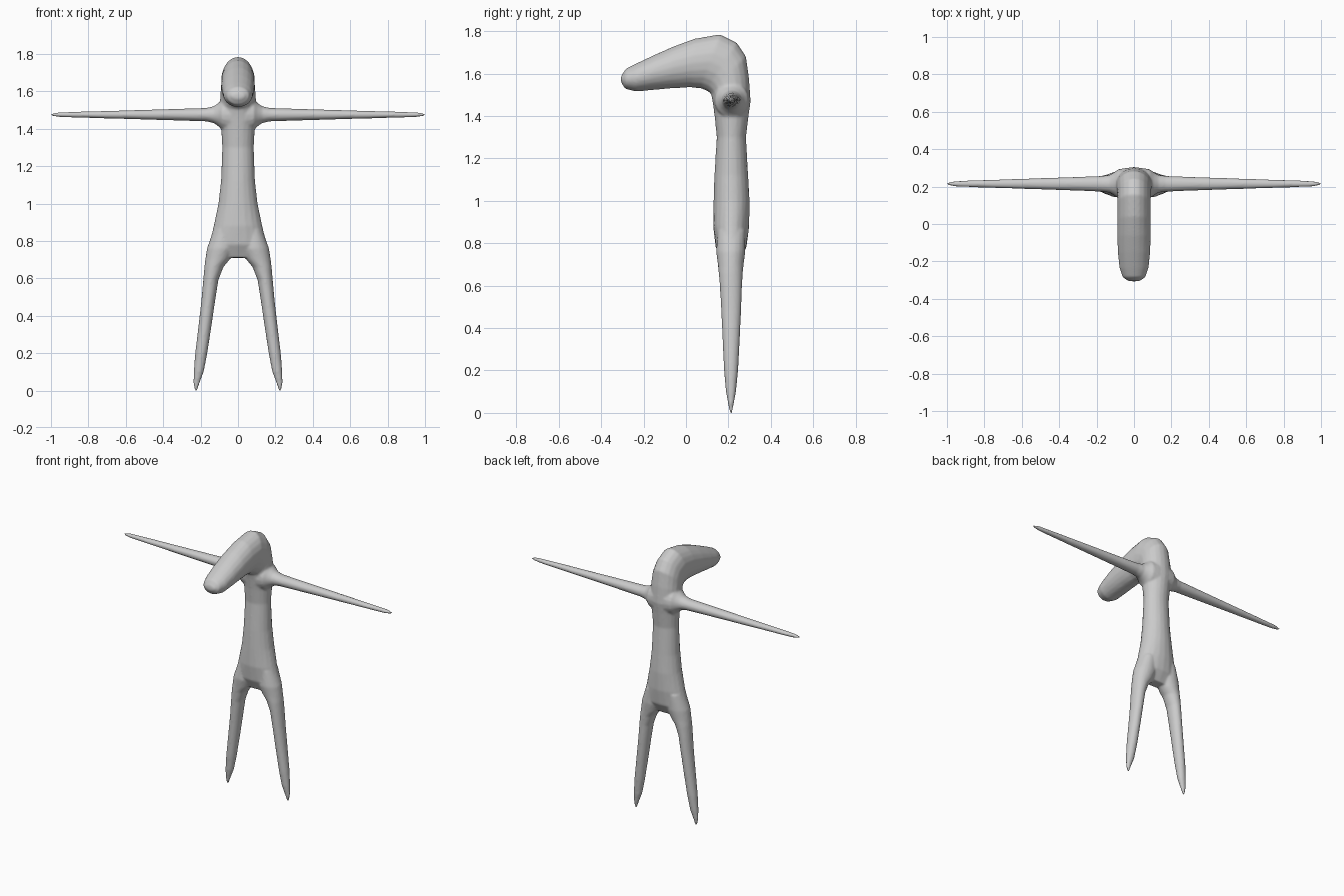
import bpy, bmesh, math
from mathutils import Vector

SIDES = 20
grey = bpy.data.materials.new("plain_grey")
grey.diffuse_color = (0.6, 0.6, 0.6, 1)


def loft(bm, rings):
    """Skin elliptical rings, each given as (centre, half axis, half axis)."""
    loops = []
    for c, u, v in rings:
        angles = [2 * math.pi * i / SIDES for i in range(SIDES)]
        loops.append([bm.verts.new(c + u * math.cos(a) + v * math.sin(a)) for a in angles])
    faces = [bm.faces.new(loops[0]), bm.faces.new(loops[-1])]
    for a, b in zip(loops, loops[1:]):
        for i in range(SIDES):
            j = (i + 1) % SIDES
            faces.append(bm.faces.new((a[i], a[j], b[j], b[i])))
    bmesh.ops.recalc_face_normals(bm, faces=faces)


bm = bmesh.new()

# Torso bending into the long forward head: front y, z, back y, z, half width
trunk = [
    (.175, .71, .245, .71, .13), (.14, .78, .285, .78, .155),
    (.128, .88, .298, .88, .130), (.13, 1.0, .30, 1.0, .105),
    (.134, 1.12, .293, 1.12, .091), (.145, 1.3, .283, 1.3, .084),
    (.135, 1.4, .295, 1.4, .09), (.125, 1.47, .305, 1.47, .10),
    (.118, 1.505, .297, 1.58, .097), (.105, 1.515, .283, 1.68, .093),
    (.095, 1.52, .24, 1.745, .09), (.07, 1.53, .16, 1.785, .09),
    (.02, 1.535, .04, 1.764, .09), (-.07, 1.53, -.06, 1.727, .09),
    (-.16, 1.522, -.15, 1.687, .086), (-.235, 1.515, -.235, 1.647, .078),
    (-.287, 1.528, -.283, 1.623, .06), (-.307, 1.56, -.305, 1.59, .03),
]
rings = []
for fy, fz, by, bz, w in trunk:
    f, b = Vector((0, fy, fz)), Vector((0, by, bz))
    rings.append(((f + b) / 2, Vector((w, 0, 0)), (b - f) / 2))
loft(bm, rings)

# Legs: z, inner x, outer x, front y, back y
leg = [
    (.86, .03, .13, .15, .28), (.76, .015, .166, .142, .28),
    (.70, .045, .175, .15, .272), (.66, .078, .18, .154, .268),
    (.59, .105, .186, .16, .264), (.48, .122, .196, .166, .26),
    (.35, .141, .211, .172, .254), (.2, .164, .229, .179, .246),
    (.1, .183, .237, .188, .236), (.04, .205, .239, .199, .225),
    (-.003, .220, .230, .207, .217),
]
# Arms with flared shoulders: x, half depth, half height
arm = [
    (.04, .085, .10), (.085, .078, .082), (.105, .062, .062), (.13, .048, .045),
    (.17, .042, .036), (.3, .037, .032), (.6, .027, .023), (.85, .019, .016),
    (.95, .015, .013), (.985, .010, .009), (1.002, .004, .004),
]
for s in (1, -1):
    loft(bm, [(Vector((s * (i + o) / 2, (f + b) / 2, z)), Vector(((o - i) / 2, 0, 0)),
               Vector((0, (b - f) / 2, 0))) for z, i, o, f, b in leg])
    loft(bm, [(Vector((s * x, .215, 1.475)), Vector((0, d, 0)), Vector((0, 0, h)))
              for x, d, h in arm])

mesh = bpy.data.meshes.new("figure_body")
bm.to_mesh(mesh)
bm.free()
body = bpy.data.objects.new("figure_body", mesh)
bpy.context.collection.objects.link(body)
mesh.materials.append(grey)

# Fuse the limbs into one soft skin
remesh = body.modifiers.new("fuse", 'REMESH')
remesh.mode = 'VOXEL'
remesh.voxel_size = 0.007
remesh.use_smooth_shade = True
soften = body.modifiers.new("soften", 'SMOOTH')
soften.factor = 0.5
soften.iterations = 5
